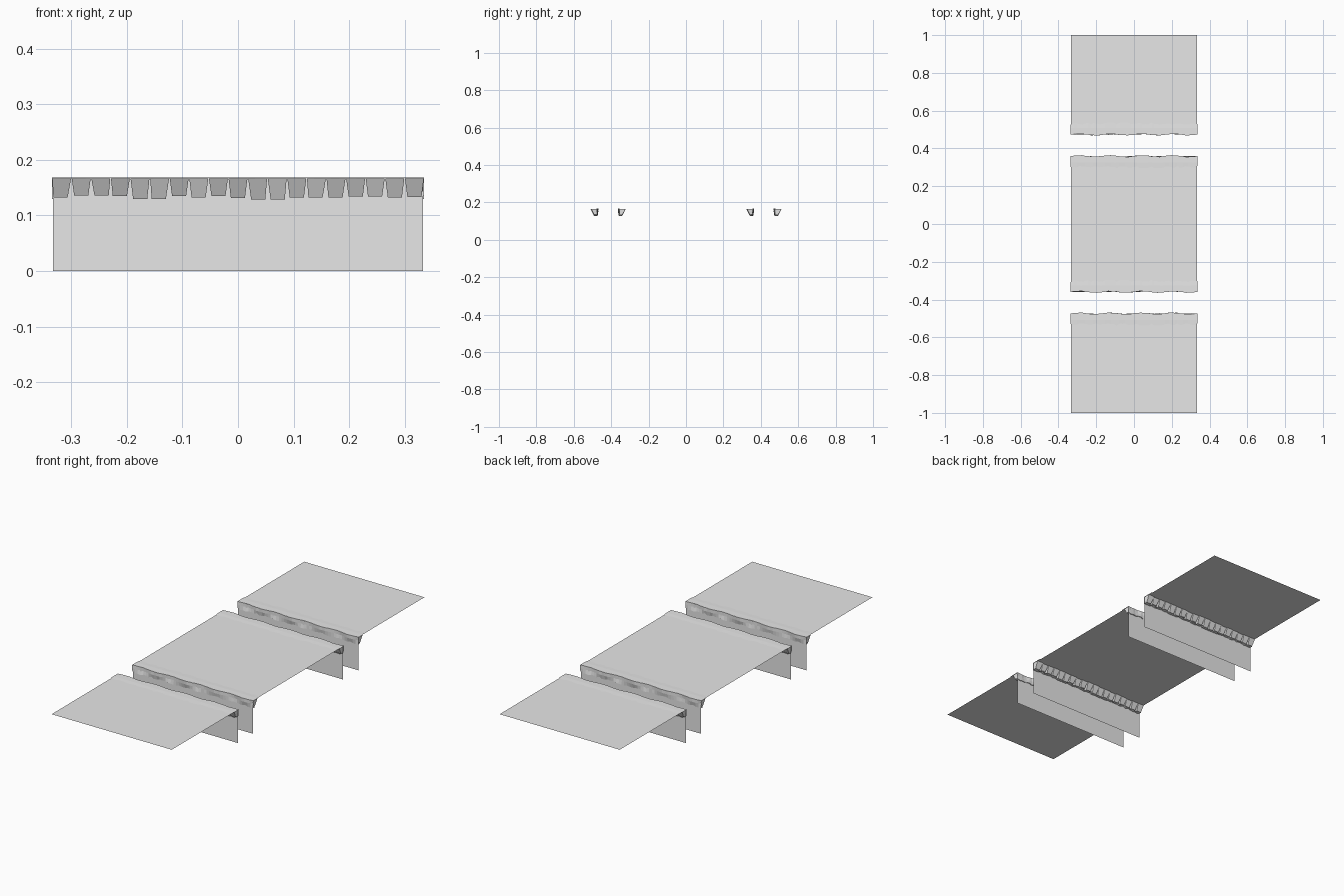
import bpy, bmesh, math, random
from mathutils import Matrix, Vector

if "Cube" in bpy.data.objects:
    bpy.data.objects.remove(bpy.data.objects["Cube"], do_unlink=True)

HALF = 0.333          # half width of the ground
TOP = 0.166           # ground level
LIP = 0.168           # top of the rock ledges
OUTER, INNER = 0.477, 0.356   # distances of the trench walls from the centre

grey = bpy.data.materials.new("plain grey")
grey.use_nodes = True
grey.diffuse_color = (0.8, 0.8, 0.8, 1)
grey.node_tree.nodes["Principled BSDF"].inputs["Base Color"].default_value = grey.diffuse_color


def finish(name, bm):
    mesh = bpy.data.meshes.new(name)
    bm.to_mesh(mesh)
    bm.free()
    mesh.materials.append(grey)
    obj = bpy.data.objects.new(name, mesh)
    bpy.context.collection.objects.link(obj)
    return obj


def quad(name, corners):
    bm = bmesh.new()
    bm.faces.new([bm.verts.new(c) for c in corners])
    return finish(name, bm)


def ground(name, y0, y1):
    quad(name, [(-HALF, y0, TOP), (HALF, y0, TOP), (HALF, y1, TOP), (-HALF, y1, TOP)])


def wall(name, y):
    quad(name, [(-HALF, y, 0), (HALF, y, 0), (HALF, y, TOP), (-HALF, y, TOP)])


def add_ledge_skin(bm, rng, stations=44):
    """Ragged cap and broken front face; +y points into the trench."""
    rows = []
    for i in range(stations + 1):
        x = -0.335 + 0.67 * i / stations
        wave = 0.004 + 0.004 * math.sin(x * 38) + rng.uniform(-0.001, 0.001)
        low = rng.uniform(0.128, 0.137)
        profile = [(-0.055 + rng.uniform(-0.006, 0.006), LIP - 0.001),
                   (-0.030, LIP),
                   (wave, LIP),
                   (wave + rng.uniform(-0.002, 0.001), 0.151),
                   (rng.uniform(0.0005, 0.005), low),
                   (-0.012, low)]
        rows.append([bm.verts.new((x, y, z)) for y, z in profile])
    for a, b in zip(rows, rows[1:]):
        for j in range(len(a) - 1):
            bm.faces.new((a[j], a[j + 1], b[j + 1], b[j]))


def add_crags(bm, rng, count=19):
    """Tapered blocks hanging under the cap behind the wall."""
    step = 0.67 / count
    for i in range(count):
        x = -0.335 + step * (i + 0.5)
        low = rng.uniform(0.127, 0.136)
        back = rng.uniform(-0.034, -0.026)
        shift = rng.uniform(-0.002, 0.002)
        block = bmesh.ops.create_cube(bm, size=1)["verts"]
        for v in block:
            upper, front = v.co.z > 0, v.co.y > 0
            width = step * (0.96 if upper else 0.72)
            y = 0 if front else (back if upper else back * 0.45)
            v.co = Vector((x + v.co.x * width + (0 if upper else shift), y,
                           LIP - 0.002 if upper else low))


def ledge(name, y, facing, seed):
    rng = random.Random(seed)
    bm = bmesh.new()
    add_ledge_skin(bm, rng)
    add_crags(bm, rng)
    turn = Matrix.Rotation(0 if facing > 0 else math.pi, 4, "Z")
    bmesh.ops.transform(bm, matrix=Matrix.Translation((0, y, 0)) @ turn, verts=bm.verts)
    bmesh.ops.recalc_face_normals(bm, faces=bm.faces)
    finish(name, bm)


# Three flat stretches of ground
ground("front_ground", -1, -OUTER)
ground("middle_ground", -INNER, INNER)
ground("back_ground", OUTER, 1)

# Trench walls, each topped by a rocky ledge facing its trench
for label, y, facing in (("front_outer", -OUTER, 1), ("front_inner", -INNER, -1),
                         ("back_inner", INNER, 1), ("back_outer", OUTER, -1)):
    wall(label + "_wall", y)
    ledge(label + "_rock_ledge", y, facing, 7)
